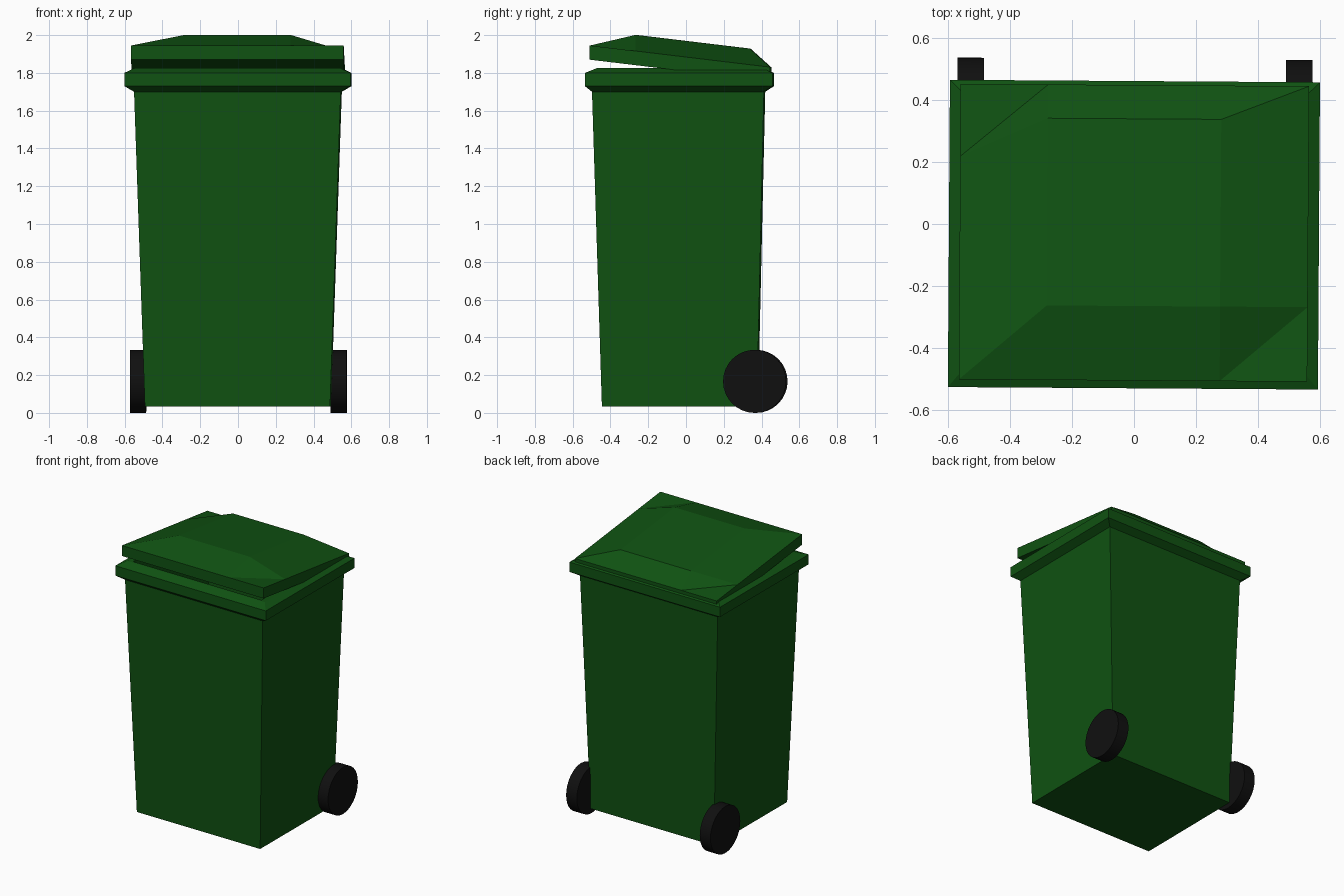
import bpy, bmesh, math
from mathutils import Matrix

cube = bpy.data.objects.get("Cube")
if cube:
    bpy.data.objects.remove(cube, do_unlink=True)

TURN = Matrix.Rotation(-0.0067, 4, 'Z')   # the whole bin stands slightly turned


def material(name, color):
    mat = bpy.data.materials.new(name)
    mat.use_nodes = True
    mat.diffuse_color = color
    bsdf = mat.node_tree.nodes["Principled BSDF"]
    bsdf.inputs["Base Color"].default_value = color
    bsdf.inputs["Roughness"].default_value = 0.6
    return mat


green = material("bin_green", (0.005, 0.085, 0.006, 1))
black = material("wheel_black", (0.005, 0.005, 0.005, 1))


def finish(name, bm, mat):
    bmesh.ops.recalc_face_normals(bm, faces=bm.faces)
    bm.transform(TURN)
    mesh = bpy.data.meshes.new(name)
    bm.to_mesh(mesh)
    bm.free()
    mesh.materials.append(mat)
    obj = bpy.data.objects.new(name, mesh)
    bpy.context.collection.objects.link(obj)
    return obj


def rect_loft(name, sections, mat, closed=False):
    """Join rectangles (half width, front y, back y, z) into a skin."""
    bm = bmesh.new()
    rings = []
    for w, front, back, z in sections:
        corners = ((-w, front), (w, front), (w, back), (-w, back))
        rings.append([bm.verts.new((x, y, z)) for x, y in corners])
    pairs = list(zip(rings, rings[1:]))
    if closed:
        pairs.append((rings[-1], rings[0]))
    else:
        bm.faces.new(rings[0])
        bm.faces.new(rings[-1])
    for a, b in pairs:
        for i in range(4):
            j = (i + 1) % 4
            bm.faces.new((a[i], a[j], b[j], b[i]))
    return finish(name, bm, mat)


# Tapered hollow body
rect_loft("bin_body", [
    (0.49, -0.442, 0.378, 0.035),
    (0.547, -0.494, 0.416, 1.70),
    (0.51, -0.455, 0.38, 1.70),
    (0.455, -0.405, 0.34, 0.075),
], green)

# Flared rim around the opening
rect_loft("bin_rim", [
    (0.547, -0.494, 0.416, 1.70),
    (0.598, -0.531, 0.462, 1.73),
    (0.598, -0.531, 0.462, 1.80),
    (0.545, -0.468, 0.41, 1.825),
    (0.51, -0.455, 0.38, 1.825),
    (0.51, -0.455, 0.38, 1.70),
], green, closed=True)


# Lid: a slab with a raised crown, sloping down to the back
def build_lid():
    front, back, slope, thick, crown = -0.506, 0.449, -0.12, 0.075, 0.085
    half, inner = 0.563, 0.28

    def level(y):
        return 1.945 + slope * (y - front)

    bm = bmesh.new()
    columns = []
    for x in (-half, -inner, inner, half):
        raised = abs(x) == inner
        ys = (front, -0.265, 0.34 if raised else 0.215, back)
        columns.append([
            bm.verts.new((x, y, level(y) + (crown if raised and 0 < k < 3 else 0)))
            for k, y in enumerate(ys)])
    for i in range(3):
        for k in range(3):
            a, b = columns[i][k], columns[i + 1][k]
            c, d = columns[i + 1][k + 1], columns[i][k + 1]
            if i != 1 and k != 1:      # folded corners
                bm.faces.new((a, b, c))
                bm.faces.new((a, c, d))
            else:
                bm.faces.new((a, b, c, d))
    # Skirt and flat underside
    border = ([c[0] for c in columns] + columns[3][1:]
              + [c[3] for c in columns[2::-1]] + columns[0][2:0:-1])
    lower = [bm.verts.new((v.co.x, v.co.y, v.co.z - thick)) for v in border]
    for i, v in enumerate(border):
        j = (i + 1) % len(border)
        bm.faces.new((v, lower[i], lower[j], border[j]))
    bm.faces.new(lower)
    return finish("lid", bm, green)


build_lid()

# Wheels at the back corners
for side, name in ((-1, "wheel_right"), (1, "wheel_left")):
    bm = bmesh.new()
    place = Matrix.Translation((side * 0.531, 0.367, 0.167)) @ Matrix.Rotation(math.pi / 2, 4, 'Y')
    bmesh.ops.create_cone(bm, cap_ends=True, segments=32, radius1=0.167,
                          radius2=0.167, depth=0.085, matrix=place)
    wheel = finish(name, bm, black)
    bpy.ops.object.select_all(action='DESELECT')
    wheel.select_set(True)
    bpy.context.view_layer.objects.active = wheel
    bpy.ops.object.shade_smooth_by_angle(angle=math.radians(30))
